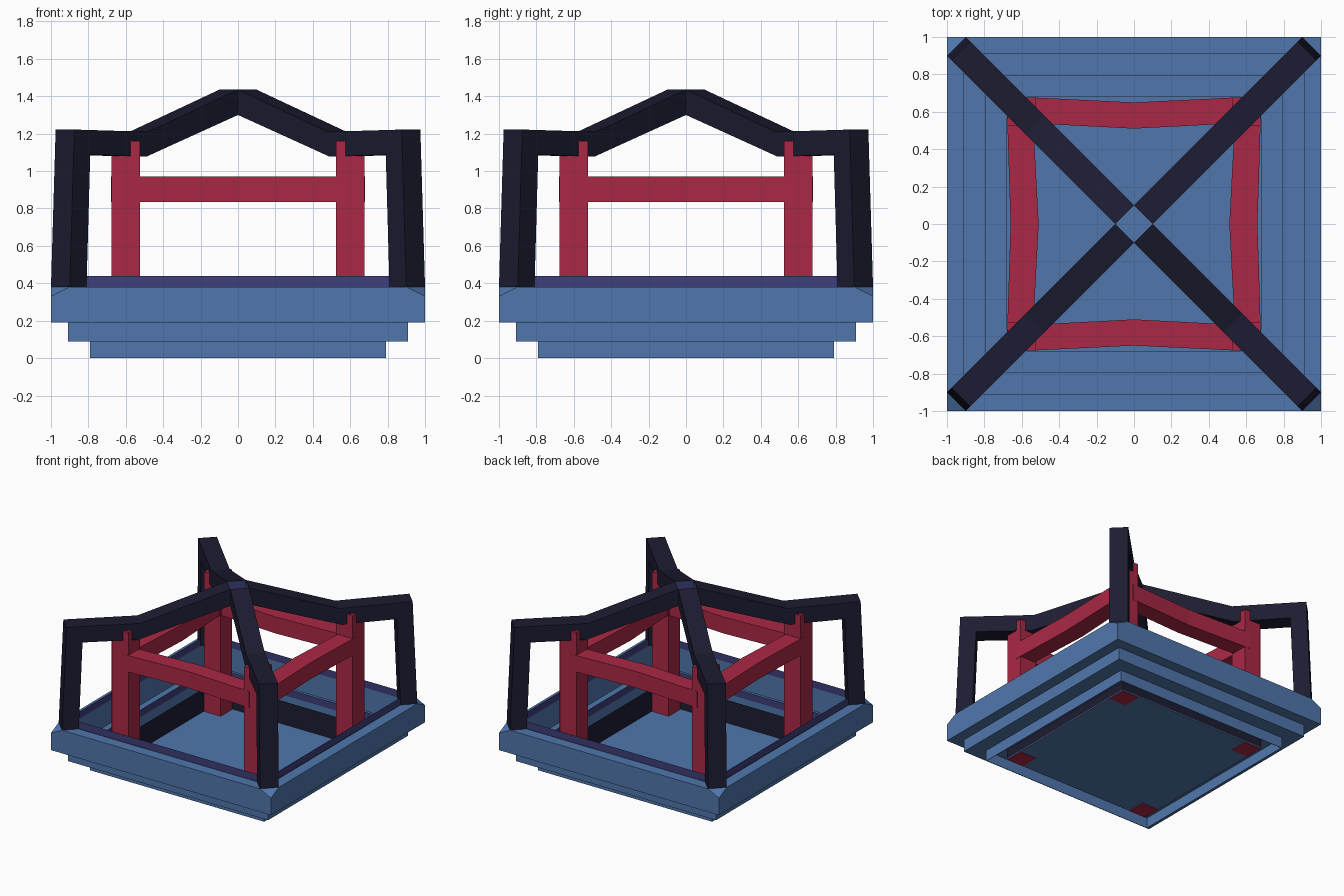
import bpy, bmesh, math

if "Cube" in bpy.data.objects:
    bpy.data.objects.remove(bpy.data.objects["Cube"])


def material(name, r, g, b):
    lin = [((c / 255 + 0.055) / 1.055) ** 2.4 for c in (r, g, b)]
    m = bpy.data.materials.new(name)
    m.diffuse_color = (*lin, 1)
    m.use_nodes = True
    m.node_tree.nodes["Principled BSDF"].inputs["Base Color"].default_value = m.diffuse_color
    return m


BLUE = material("slate_blue", 80, 119, 172)
NAVY = material("navy", 62, 63, 124)
DARK = material("near_black", 29, 28, 50)
RED = material("dark_red", 170, 40, 69)


def finish(name, bm, *mats):
    bmesh.ops.recalc_face_normals(bm, faces=bm.faces)
    me = bpy.data.meshes.new(name)
    bm.to_mesh(me)
    bm.free()
    for m in mats:
        me.materials.append(m)
    ob = bpy.data.objects.new(name, me)
    bpy.context.collection.objects.link(ob)
    return ob


def ring(profile, closed=True):
    """Square frame swept from a profile of (half-width, height) points."""
    bm = bmesh.new()
    rows = [[bm.verts.new((sx * h, sy * h, z)) for h, z in profile]
            for sx, sy in ((1, 1), (-1, 1), (-1, -1), (1, -1))]
    n = len(profile)
    for i in range(4):
        a, b = rows[i], rows[(i + 1) % 4]
        for j in range(n if closed else n - 1):
            k = (j + 1) % n
            bm.faces.new((a[j], b[j], b[k], a[k]))
    return bm


def band(inner, outer, z0, z1):
    return ring([(outer, z0), (outer, z1), (inner, z1), (inner, z0)])


def prism(outline, place, lo, hi):
    """Extrude an outline of 2D points between lo and hi."""
    bm = bmesh.new()
    a = [bm.verts.new(place(u, v, lo)) for u, v in outline]
    b = [bm.verts.new(place(u, v, hi)) for u, v in outline]
    bm.faces.new(a)
    bm.faces.new(b[::-1])
    n = len(a)
    for i in range(n):
        j = (i + 1) % n
        bm.faces.new((a[i], b[i], b[j], a[j]))
    return bm


# Top tier, with its four upper corners cut off
bm = band(0.91, 1.0, 0.19, 0.38)
for sx in (-1, 1):
    for sy in (-1, 1):
        bmesh.ops.bisect_plane(
            bm, geom=bm.verts[:] + bm.edges[:] + bm.faces[:],
            plane_co=(sx, sy * 0.9, 0.38), plane_no=(sx, sy, 2), clear_outer=True)
        rim = [e for e in bm.edges if e.is_boundary]
        if rim:
            bmesh.ops.edgeloop_fill(bm, edges=rim)
finish("base_top_tier", bm, BLUE)

# Lower tiers, and the ledge around the sunken floor
finish("base_middle_tier", band(0.79, 0.91, 0.09, 0.19), BLUE)
finish("base_bottom_tier", band(0.786, 0.79, 0.0, 0.09), BLUE)
finish("ledge", band(0.68, 0.79, 0.085, 0.09), BLUE)
square = [(-0.68, -0.68), (0.68, -0.68), (0.68, 0.68), (-0.68, 0.68)]
finish("floor", prism(square, lambda u, v, w: (u, v, w), 0.005, 0.012), BLUE)

# Thin upright bands on the steps
finish("upper_lip", ring([(0.908, 0.38), (0.908, 0.44)], False), NAVY)
finish("lower_lip", ring([(0.788, 0.19), (0.788, 0.25)], False), NAVY)
finish("pit_wall", ring([(0.679, 0.006), (0.679, 0.2)], False), DARK)

# Posts
for sx in (-1, 1):
    for sy in (-1, 1):
        plan = [(sx * u, sy * v) for u, v in
                ((0.525, 0.525), (0.675, 0.525), (0.675, 0.675), (0.525, 0.675))]
        finish("post", prism(plan, lambda u, v, w: (u, v, w), 0.0, 1.16), RED)

# Rails between the posts, bowed inward at the middle
for i in range(4):
    c, s = round(math.cos(i * math.pi / 2)), round(math.sin(i * math.pi / 2))
    mid = 0.65 if i % 2 == 0 else 0.66
    plan = [(-0.575, 0.678), (0, mid), (0.575, 0.678),
            (0.575, 0.54), (0, 0.51), (-0.575, 0.54)]
    finish("rail", prism(plan, lambda u, v, w: (c * u - s * v, s * u + c * v, w),
                         0.835, 0.97), RED)

# Diagonal ribs: leg, shoulder and sloping roof beam in one outline
rib = [(0.95, 0.38), (0.925, 1.222), (0.53, 1.21), (0.05, 1.435),
       (0.05, 1.30), (0.54, 1.077), (0.84, 1.088), (0.86, 0.38)]
for sx in (-1, 1):
    for sy in (-1, 1):
        bm = prism(rib, lambda u, v, w: (sx * (u + w), sy * (u - w), v), -0.05, 0.05)
        for f in bm.faces:  # inner end at the peak
            if all(abs(v.co.x * sx + v.co.y * sy - 0.1) < 0.001 for v in f.verts):
                f.material_index = 1
        finish("rib", bm, DARK, NAVY)
